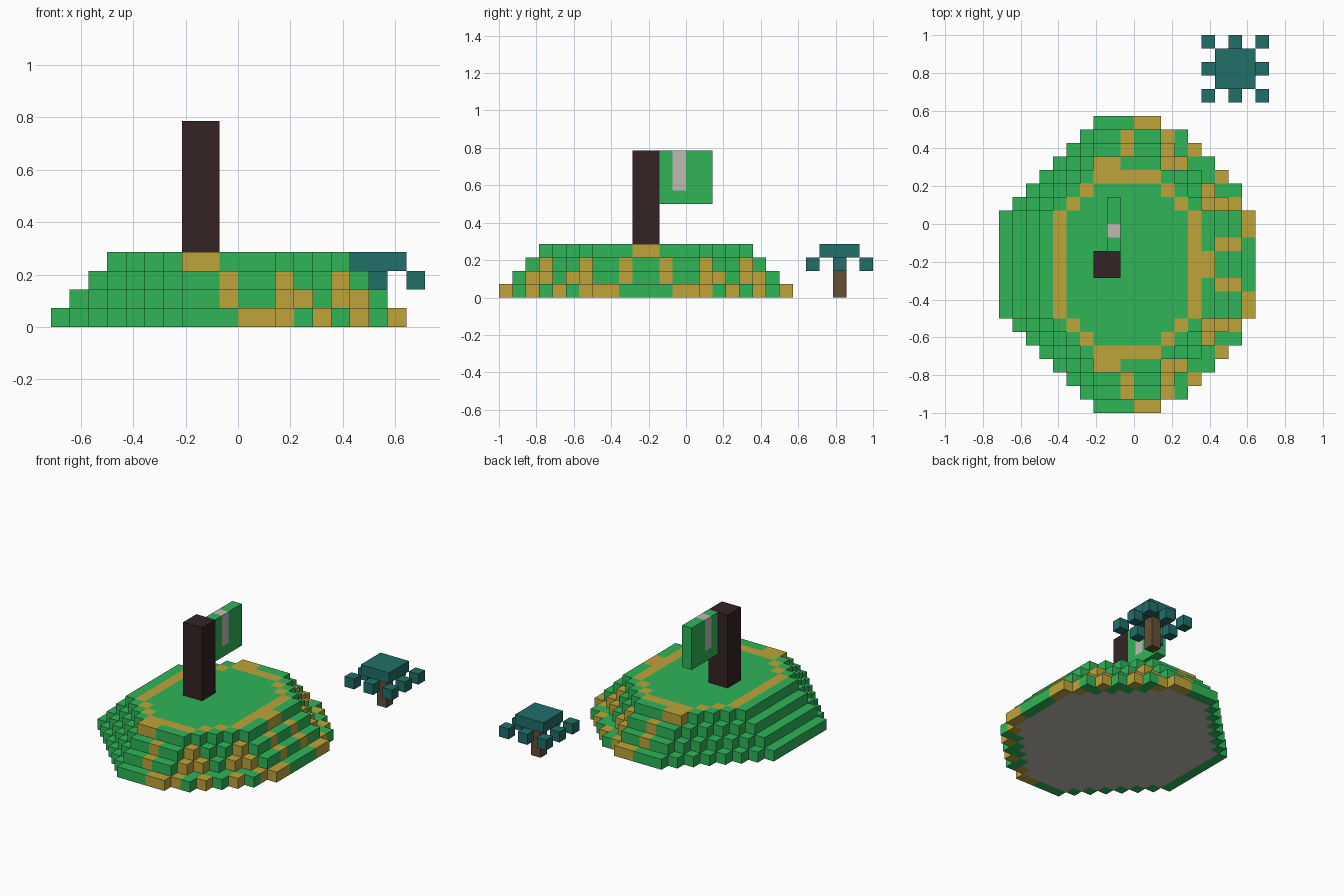
import bpy
import bmesh

cube = bpy.data.objects.get("Cube")
if cube:
    bpy.data.objects.remove(cube, do_unlink=True)

U = 1 / 14  # edge of one block


def material(name, *rgb):
    lin = [((c / 255 + 0.055) / 1.055) ** 2.4 for c in rgb] + [1]
    m = bpy.data.materials.new(name)
    m.use_nodes = True
    m.diffuse_color = lin
    node = next(n for n in m.node_tree.nodes if n.type == 'BSDF_PRINCIPLED')
    node.inputs["Base Color"].default_value = lin
    return m


grass = material("grass_green", 46, 181, 87)
sand = material("sand_yellow", 191, 164, 58)
stone = material("pale_grey", 192, 186, 180)
leaf = material("leaf_teal", 33, 110, 105)
bark = material("bark_brown", 101, 79, 53)
dark = material("dark_wood", 53, 35, 36)


def finish(name, bm, mats):
    mesh = bpy.data.meshes.new(name)
    bm.to_mesh(mesh)
    bm.free()
    for m in mats:
        mesh.materials.append(m)
    obj = bpy.data.objects.new(name, mesh)
    bpy.context.collection.objects.link(obj)
    return obj


def box(name, lo, hi, mat):
    bm = bmesh.new()
    bmesh.ops.create_cube(bm, size=1)
    for v in bm.verts:
        v.co = [U * (h if c > 0 else l) for c, l, h in zip(v.co, lo, hi)]
    return finish(name, bm, [mat])


# Terraced island: four shrinking layers, mirrored front to back
def half_row(y):
    return max(y, -7 - y)


def inside(x, y, layer):
    d = 7 - layer - half_row(y)  # rows in from the layer's front or back end
    if d < 0:
        return False
    left = -min(3 + d, 10 - layer)
    bulge = 1 if layer == 0 and 1 <= d <= 5 else 0
    right = min(2 + d + bulge, 9 - layer)
    return left <= x < right


def height(x, y):
    return sum(inside(x, y, k) for k in range(4))


# Sandy blocks of each layer: half row -> columns
SAND = [
    {7: (0, 1), 6: (2,), 5: (4,), 3: (6,), 1: (7,), 0: (8,), -1: (8,)},
    {6: (-1,), 5: (2,), 4: (3,), 2: (5,), 1: (6,), -2: (7,)},
    {5: (-1,), 4: (2,), 1: (5,), -2: (6,)},
    {4: (-3, -2), 3: range(-3, 2), 2: (-4, 2), 1: (-5, 3), 0: (-6, 4),
     -1: (-6, 4), -2: (-6, 4), -3: (-6, 4, 5)},
]


def block_colour(x, y, layer):
    return int(x in SAND[layer].get(half_row(y), ()))


bm = bmesh.new()


def quad(points, colour):
    face = bm.faces.new([bm.verts.new([U * c for c in p]) for p in points])
    face.material_index = colour


for x in range(-10, 9):
    for y in range(-14, 8):
        h = height(x, y)
        if not h:
            continue
        ring = [(x, y), (x + 1, y), (x + 1, y + 1), (x, y + 1)]
        quad([(a, b, h) for a, b in ring], block_colour(x, y, h - 1))
        # Only the outer ring is coloured underneath
        under = block_colour(x, y, 0) if h == 1 else 2
        quad([(a, b, 0) for a, b in reversed(ring)], under)
        # Exposed side faces, one per block
        for i, (dx, dy) in enumerate([(0, -1), (1, 0), (0, 1), (-1, 0)]):
            (ax, ay), (bx, by) = ring[i], ring[(i + 1) % 4]
            for k in range(height(x + dx, y + dy), h):
                quad([(ax, ay, k), (bx, by, k), (bx, by, k + 1), (ax, ay, k + 1)],
                     block_colour(x, y, k))
bmesh.ops.remove_doubles(bm, verts=bm.verts, dist=U / 100)
finish("island", bm, [grass, sand, stone])

# Flag with a pale band running through it
box("flag_pole", (-3, -4, 4), (-1, -2, 11), dark)
box("flag_inner_strip", (-2, -2, 7), (-1, -1, 11), grass)
box("flag_band", (-2, -1, 8), (-1, 0, 11), stone)
box("flag_band_base", (-2, -1, 7), (-1, 0, 8), grass)
box("flag_outer_panel", (-2, 0, 7), (-1, 2, 11), grass)

# Separate tree: trunk, canopy slab and hanging leaf blocks
box("tree_trunk", (7, 11, 0), (8, 12, 3), bark)
box("tree_canopy", (6, 10, 3), (9, 13, 4), leaf)
for x in (5, 7, 9):
    for y in (9, 11, 13):
        if (x, y) != (7, 11):
            box("leaf_block", (x, y, 2), (x + 1, y + 1, 3), leaf)
